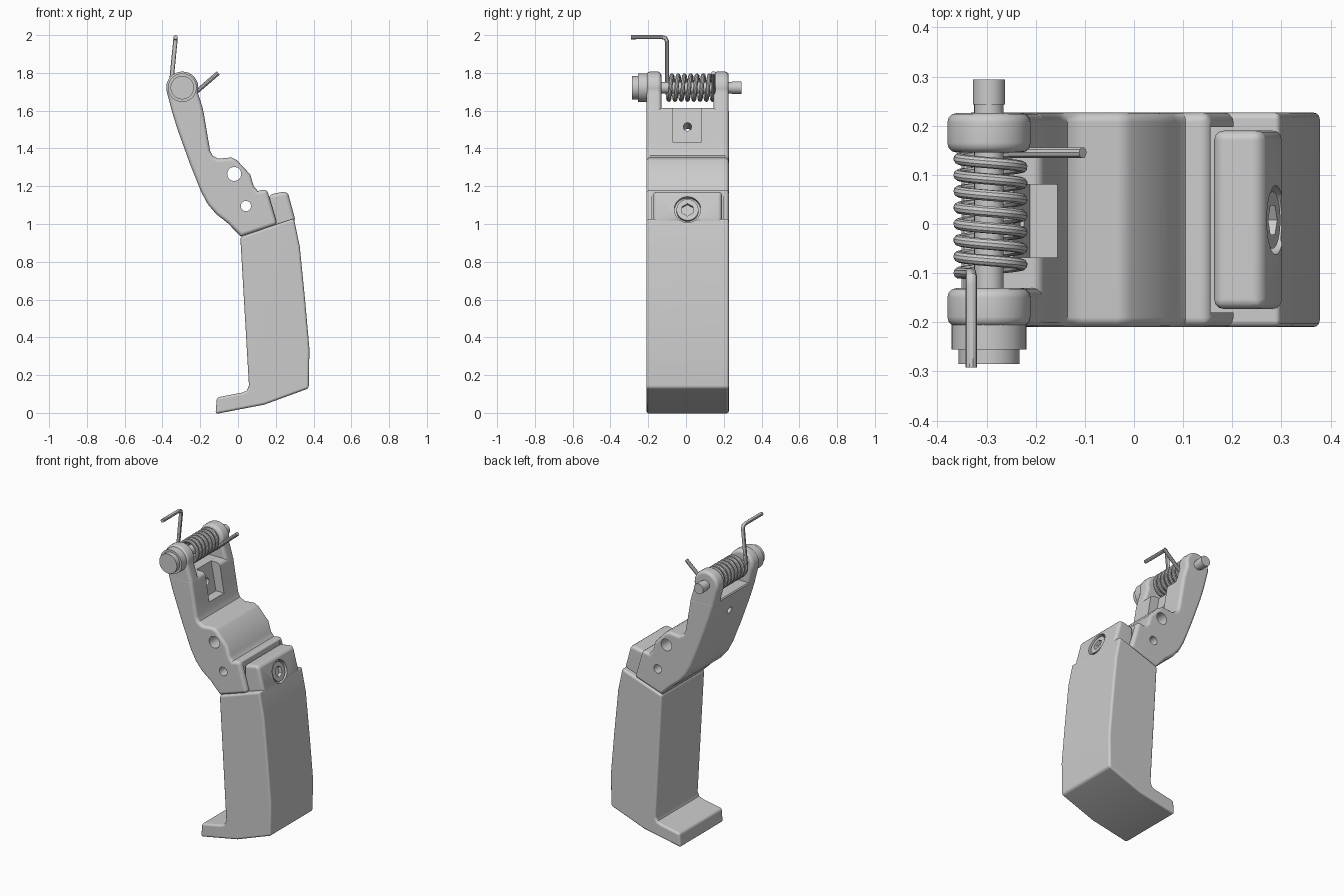
import bpy, bmesh
from math import sin, cos, radians, pi
from mathutils import Vector

cube = bpy.data.objects.get("Cube")
if cube:
    bpy.data.objects.remove(cube, do_unlink=True)

grey = bpy.data.materials.new("satin_grey")
grey.use_nodes = True
grey.diffuse_color = (0.6, 0.6, 0.6, 1)
grey.node_tree.nodes["Principled BSDF"].inputs["Base Color"].default_value = (0.6, 0.6, 0.6, 1)

MID = 0.008                      # middle of the handle across its width
Y0, Y1 = -0.21, 0.227            # handle sides
PIVOT = Vector((-0.295, 0, 1.722))


def add_object(name, bm):
    bmesh.ops.recalc_face_normals(bm, faces=bm.faces)
    mesh = bpy.data.meshes.new(name)
    bm.to_mesh(mesh)
    bm.free()
    mesh.materials.append(grey)
    ob = bpy.data.objects.new(name, mesh)
    bpy.context.collection.objects.link(ob)
    return ob


def prism(name, profile, y0, y1):
    """Extrude an (x, z) profile across y."""
    bm = bmesh.new()
    face = bm.faces.new([bm.verts.new((x, y0, z)) for x, z in profile])
    new = bmesh.ops.extrude_face_region(bm, geom=[face])["geom"]
    verts = [v for v in new if isinstance(v, bmesh.types.BMVert)]
    bmesh.ops.translate(bm, vec=(0, y1 - y0, 0), verts=verts)
    return add_object(name, bm)


def rod(name, start, end, radius, sides=40):
    """Cylinder between two points."""
    start, end = Vector(start), Vector(end)
    axis = end - start
    bm = bmesh.new()
    bmesh.ops.create_cone(bm, cap_ends=True, segments=sides, radius1=radius,
                          radius2=radius, depth=axis.length)
    bm.transform(axis.to_track_quat("Z", "Y").to_matrix().to_4x4())
    bmesh.ops.translate(bm, vec=(start + end) / 2, verts=bm.verts)
    return add_object(name, bm)


def apply(ob, mod):
    bpy.context.view_layer.objects.active = ob
    bpy.ops.object.modifier_apply(modifier=mod.name)


def cut(cutter, *targets):
    for ob in targets:
        mod = ob.modifiers.new("cut", "BOOLEAN")
        mod.operation, mod.solver, mod.object = "DIFFERENCE", "EXACT", cutter
        apply(ob, mod)
    bpy.data.objects.remove(cutter, do_unlink=True)


def bevel(ob, width, angle):
    mod = ob.modifiers.new("round", "BEVEL")
    mod.width, mod.segments = width, 3
    mod.limit_method, mod.angle_limit = "ANGLE", radians(angle)
    mod.use_clamp_overlap = False
    apply(ob, mod)


def smooth(ob):
    bpy.ops.object.select_all(action="DESELECT")
    ob.select_set(True)
    bpy.context.view_layer.objects.active = ob
    bpy.ops.object.shade_smooth_by_angle(angle=radians(35))
    ob.modifiers.new("flat_faces", "WEIGHTED_NORMAL").keep_sharp = True


# Lower grip with its hooked foot
grip = prism("grip", [
    (0.012, 0.932), (0.296, 1.03), (0.327, 0.88), (0.355, 0.60), (0.378, 0.34),
    (0.375, 0.13), (0.14, 0.044), (-0.119, -0.006), (-0.112, 0.082), (0.02, 0.107),
    (0.047, 0.118), (0.058, 0.145)], Y0, Y1)
bevel(grip, 0.014, 50)

# Tongue rising from the grip into the arm
tongue = prism("grip_tongue", [
    (0.163, 0.94), (0.163, 1.155), (0.258, 1.174), (0.268, 1.153), (0.301, 1.03),
    (0.285, 0.95)], -0.173, 0.19)
bevel(tongue, 0.02, 60)

# Upper arm up to the floor of the fork
arm = prism("upper_arm", [
    (-0.356, 1.615), (-0.186, 1.615), (-0.165, 1.49), (-0.148, 1.39), (-0.135, 1.362),
    (-0.105, 1.346), (-0.035, 1.352), (-0.005, 1.337), (0.065, 1.262), (0.083, 1.20),
    (0.105, 1.175), (0.153, 1.185), (0.208, 0.998), (0.015, 0.934), (-0.055, 1.005),
    (-0.115, 1.052), (-0.16, 1.105), (-0.195, 1.17), (-0.255, 1.32), (-0.32, 1.50)],
    Y0, Y1)
bevel(arm, 0.02, 70)
cut(prism("tongue_gap", [(0.156, 0.8), (0.4, 0.8), (0.4, 1.3), (0.156, 1.3)],
          -0.18, 0.197), arm)
cut(prism("pocket", [(-0.212, 1.432), (-0.05, 1.432), (-0.05, 1.7), (-0.262, 1.7)],
          -0.068, 0.08), arm)

# Cross holes and the small hole through the pocket
for x, z, r in [(-0.02, 1.265, 0.037), (0.042, 1.095, 0.027)]:
    cut(rod("cross_hole", (x, -0.5, z), (x, 0.5, z), r), arm)
cut(rod("pocket_hole", (-0.43, MID, 1.44), (-0.05, MID, 1.58), 0.022, 24), arm)

# Two rounded fork prongs holding the pin, rooted inside the arm
arc = [(PIVOT.x + 0.085 * cos(radians(a)), PIVOT.z + 0.085 * sin(radians(a)))
       for a in range(200, -20, -12)]
root = [(-0.187, 1.615), (-0.178, 1.56), (-0.21, 1.52), (-0.30, 1.52),
        (-0.337, 1.555), (-0.355, 1.615)]
prongs = []
for name, y0, y1 in [("right_prong", Y0 + 0.001, -0.13), ("left_prong", 0.145, Y1 - 0.001)]:
    prong = prism(name, arc + root, y0, y1)
    bevel(prong, 0.02, 70)
    prongs.append(prong)

# Socket screw in the tongue
out = Vector((0.963, 0, 0.27))
seat = Vector((0.288, MID, 1.077))
cut(rod("counterbore", seat - out * 0.03, seat + out * 0.1, 0.07), tongue, grip)
screw = rod("socket_screw", seat - out * 0.05, seat - out * 0.006, 0.058)
cut(rod("hex_socket", seat - out * 0.03, seat + out * 0.1, 0.034, 6), screw)

# Pivot pin: stepped head, shaft and end cap
pin = [("pin_head", -0.255, -0.20, 0.076), ("pin_head_step", -0.285, -0.25, 0.062),
       ("pin_shaft", -0.25, 0.25, 0.03), ("pin_end_cap", 0.243, 0.294, 0.033)]
pin_parts = [rod(name, PIVOT + Vector((0, a, 0)), PIVOT + Vector((0, b, 0)), r)
             for name, a, b, r in pin]

# Torsion spring with a bent leg and a straight leg
R, turns, steps = 0.064, 7.39, 300
path = [(-0.331, -0.292, 1.989), (-0.331, -0.125, 1.989), (-0.331, -0.108, 1.983),
        (-0.332, -0.101, 1.966)]
for i in range(steps + 1):
    t = i / steps
    a = radians(174) + 2 * pi * turns * t
    path.append((-0.292 + R * cos(a), -0.10 + 0.245 * t, 1.722 + R * sin(a)))
path.append((-0.104, 0.145, 1.80))
curve = bpy.data.curves.new("torsion_spring", "CURVE")
curve.dimensions = "3D"
curve.bevel_depth, curve.bevel_resolution, curve.use_fill_caps = 0.0115, 3, True
spline = curve.splines.new("POLY")
spline.points.add(len(path) - 1)
for point, co in zip(spline.points, path):
    point.co = (*co, 1)
curve.materials.append(grey)
spring = bpy.data.objects.new("torsion_spring", curve)
bpy.context.collection.objects.link(spring)
bpy.ops.object.select_all(action="DESELECT")
spring.select_set(True)
bpy.context.view_layer.objects.active = spring
bpy.ops.object.convert(target="MESH")

for ob in [grip, tongue, arm, screw, spring] + prongs + pin_parts:
    smooth(ob)
